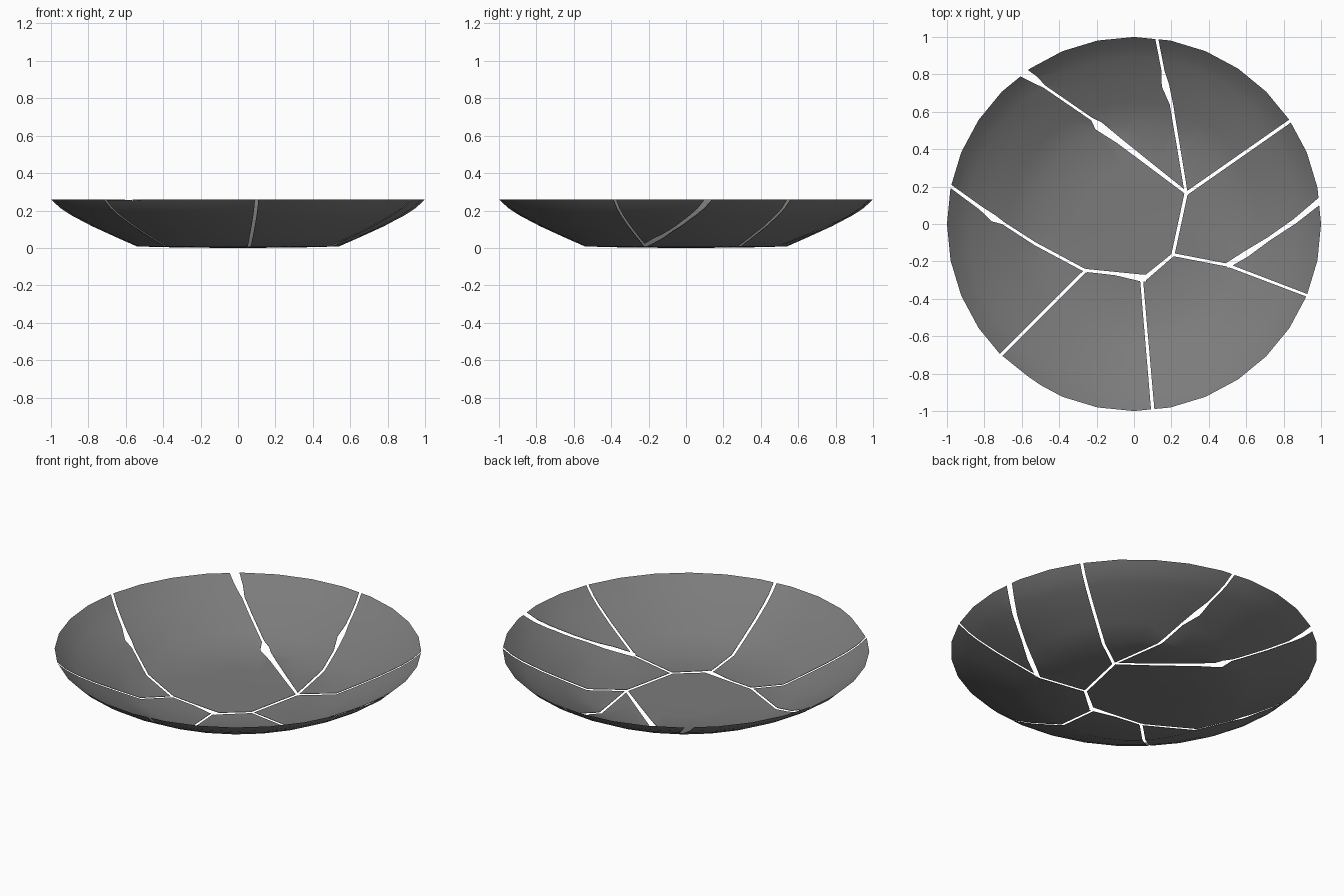
import bpy, bmesh, math
from mathutils import Vector

if "Cube" in bpy.data.objects:
    bpy.data.objects.remove(bpy.data.objects["Cube"])

SIDES = 32


def make_object(name, bm):
    bmesh.ops.recalc_face_normals(bm, faces=bm.faces[:])
    mesh = bpy.data.meshes.new(name)
    bm.to_mesh(mesh)
    bm.free()
    obj = bpy.data.objects.new(name, mesh)
    bpy.context.collection.objects.link(obj)
    return obj


def make_dish():
    # Very thin closed section: outer skin, rim, inner skin
    outer = [(0, 0), (0.3, 0.002), (0.54, 0.008), (0.66, 0.061), (0.78, 0.116),
             (0.89, 0.174), (0.95, 0.213), (1, 0.26)]
    inner = [(r - 0.001 if r else 0, z + 0.002) for r, z in reversed(outer[:-1])]
    bm = bmesh.new()
    verts = [bm.verts.new((r, 0, z)) for r, z in outer + inner]
    edges = [bm.edges.new(p) for p in zip(verts, verts[1:])]
    bmesh.ops.spin(bm, geom=verts + edges, cent=(0, 0, 0), axis=(0, 0, 1),
                   angle=2 * math.pi, steps=SIDES, use_merge=False)
    bmesh.ops.remove_doubles(bm, verts=bm.verts[:], dist=0.0003)
    return make_object("dish", bm)


def make_crack(name, path):
    # Upright prism following a path of (x, y, width)
    bm = bmesh.new()
    pts = [Vector(p[:2]) for p in path]
    rings = []
    for i, (p, q) in enumerate(zip(pts, path)):
        d = (pts[min(i + 1, len(pts) - 1)] - pts[max(i - 1, 0)]).normalized()
        n = Vector((-d.y, d.x)) * q[2] / 2
        rings.append([bm.verts.new((*(p + s * n), z))
                      for s, z in ((1, -0.2), (-1, -0.2), (-1, 0.5), (1, 0.5))])
    for a, b in zip(rings, rings[1:]):
        for k in range(4):
            m = (k + 1) % 4
            bm.faces.new((a[k], a[m], b[m], b[k]))
    bm.faces.new(rings[0])
    bm.faces.new(rings[-1])
    return make_object(name, bm)


# Cracks in plan, each running past the rim
cracks = [
    [(-.65, .85, .05), (-.585, .805, .05), (-.53, .772, .04), (-.48, .735, .015),
     (-.225, .56, .014), (-.19, .525, .05), (-.08, .445, .032), (.288, .16, .016)],
    [(.11, 1.05, .016), (.155, .82, .016), (.168, .74, .04), (.2, .64, .018), (.281, .153, .016)],
    [(.273, .158, .018), (.92, .61, .018)],
    [(.28, .17, .018), (.208, -.165, .018), (.05, -.297, .024)],
    [(.065, -.29, .038), (.03, -.287, .036), (-.1, -.265, .018), (-.27, -.247, .016)],
    [(-.25, -.255, .016), (-.53, -.105, .016), (-.70, .005, .015), (-.75, .03, .038),
     (-.82, .085, .02), (-1.06, .26, .015)],
    [(-.253, -.243, .016), (-.76, -.75, .018)],
    [(.039, -.28, .016), (.105, -1.05, .018)],
    [(.2, -.162, .016), (.5, -.22, .016), (1.0, -.41, .014)],
    [(.495, -.224, .028), (.6, -.16, .034), (.72, -.08, .02), (.86, .015, .026),
     (1.05, .17, .036)],
    # chip along the rim
    [(-.72, -.73, .06), (-.58, -.83, .04), (-.42, -.94, .04)],
]

dish = make_dish()
cutters = [make_crack(f"crack_cutter_{i}", c) for i, c in enumerate(cracks)]
for c in cutters:
    c.hide_render = True
    mod = dish.modifiers.new("crack", 'BOOLEAN')
    mod.operation = 'DIFFERENCE'
    mod.solver = 'EXACT'
    mod.object = c

# Bake the cuts
deps = bpy.context.evaluated_depsgraph_get()
broken = bpy.data.meshes.new_from_object(dish.evaluated_get(deps))
dish.modifiers.clear()
dish.data = broken
for c in cutters:
    bpy.data.objects.remove(c, do_unlink=True)

# Dark grey ceramic
mat = bpy.data.materials.new("dark_grey")
mat.diffuse_color = (0.2, 0.2, 0.2, 1)
mat.use_nodes = True
mat.node_tree.nodes["Principled BSDF"].inputs["Base Color"].default_value = mat.diffuse_color
broken.materials.clear()
broken.materials.append(mat)

# Split into loose shards with smooth shading
bpy.ops.object.select_all(action='DESELECT')
bpy.context.view_layer.objects.active = dish
dish.select_set(True)
bpy.ops.object.mode_set(mode='EDIT')
bpy.ops.mesh.select_all(action='SELECT')
bpy.ops.mesh.separate(type='LOOSE')
bpy.ops.object.mode_set(mode='OBJECT')
for i, obj in enumerate(list(bpy.context.collection.objects)):
    obj.name = f"dish_shard_{i + 1}"
    obj.select_set(True)
bpy.ops.object.shade_smooth_by_angle(angle=math.radians(40))
